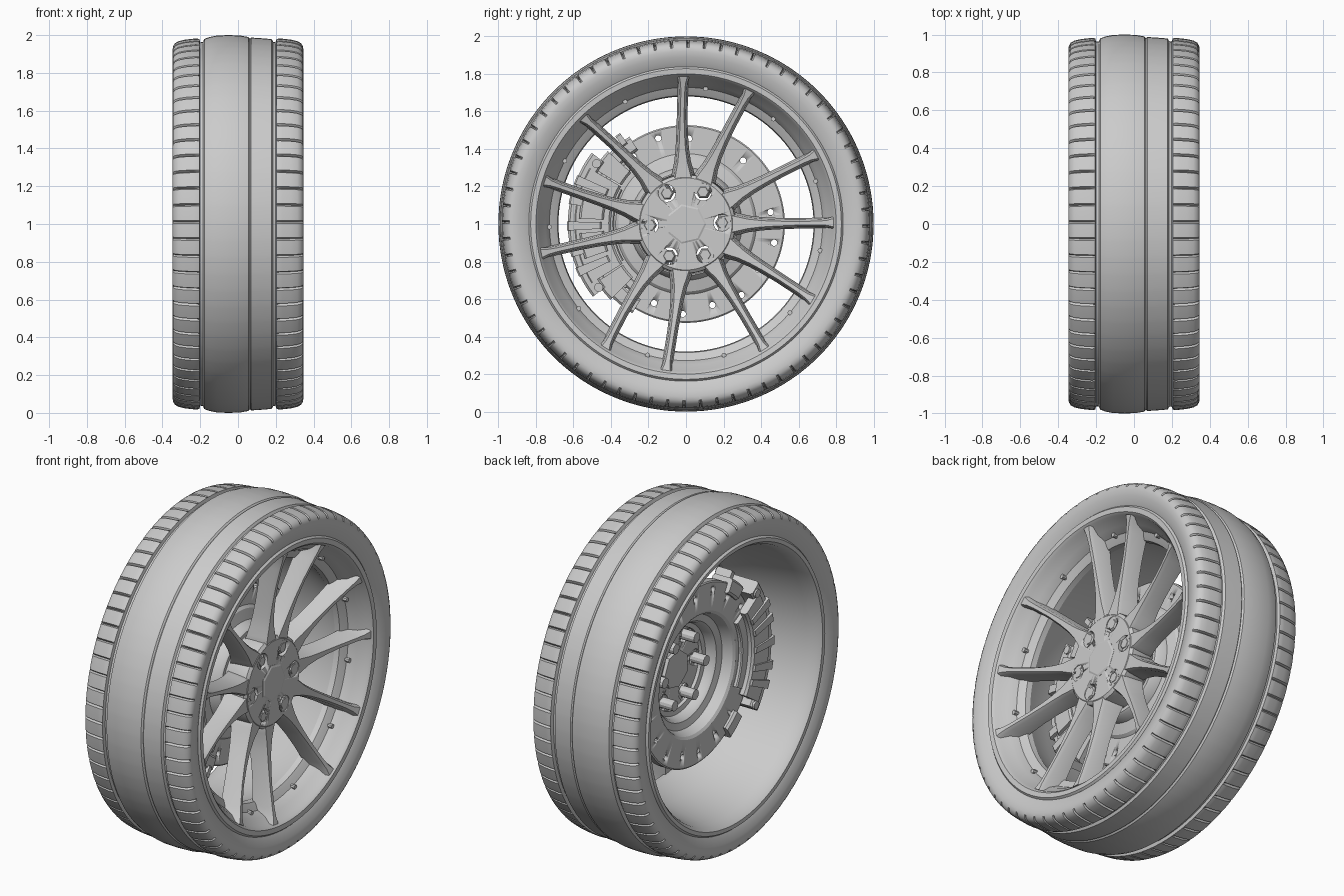
import bpy, bmesh
from math import sin, cos, radians, tau

if "Cube" in bpy.data.objects:
    bpy.data.objects.remove(bpy.data.objects["Cube"])

CZ = 1.0  # axle height; the axle runs along x


def pt(x, r, a):
    return (x, r * cos(a), CZ + r * sin(a))


def finish(name, bm, angle=35):
    bmesh.ops.recalc_face_normals(bm, faces=bm.faces)
    me = bpy.data.meshes.new(name)
    bm.to_mesh(me)
    bm.free()
    me.shade_smooth()
    me.set_sharp_from_angle(angle=radians(angle))
    ob = bpy.data.objects.new(name, me)
    bpy.context.collection.objects.link(ob)
    return ob


def lathe(bm, prof, angles, closed=True, dent=None):
    """Revolve (x, r) points about the axle; dent(i, x, r) lowers the radius."""
    rings = [[bm.verts.new(pt(x, r - (dent(i, x, r) if dent else 0), a)) for x, r in prof]
             for i, a in enumerate(angles)]
    n = len(prof)
    for i, ring in enumerate(rings):
        nxt = rings[(i + 1) % len(rings)]
        for j in range(n if closed else n - 1):
            k = (j + 1) % n
            bm.faces.new((ring[j], ring[k], nxt[k], nxt[j]))


def loft(bm, sections):
    """Skin a list of equal closed sections and cap both ends."""
    rows = [[bm.verts.new(p) for p in s] for s in sections]
    n = len(rows[0])
    for a, b in zip(rows, rows[1:]):
        for j in range(n):
            k = (j + 1) % n
            bm.faces.new((a[j], a[k], b[k], b[j]))
    bm.faces.new(rows[0])
    bm.faces.new(rows[-1])


def cyl(bm, x0, x1, rad, deg, r, n=16, r_end=None):
    """Cylinder parallel to the axle, placed at polar (rad, deg)."""
    _, y, z = pt(0, rad, radians(deg))
    loft(bm, [[(x, y + q * cos(tau * i / n), z + q * sin(tau * i / n)) for i in range(n)]
              for x, q in ((x0, r), (x1, r if r_end is None else r_end))])


def sector(bm, r0, r1, a0, a1, x0, x1, bev=0.012):
    """Arc block with chamfered cross-section."""
    b = bev
    sec = [(x0 + b, r0), (x1 - b, r0), (x1, r0 + b), (x1, r1 - b),
           (x1 - b, r1), (x0 + b, r1), (x0, r1 - b), (x0, r0 + b)]
    n = max(1, int(abs(a1 - a0) / 4))
    loft(bm, [[pt(x, r, radians(a0 + (a1 - a0) * i / n)) for x, r in sec] for i in range(n + 1)])


def cut(ob, cutter):
    cutter.hide_render = True
    cutter.hide_viewport = True
    m = ob.modifiers.new("cut", "BOOLEAN")
    m.object = cutter
    m.operation = 'DIFFERENCE'
    m.solver = 'EXACT'


even = [tau * i / 128 for i in range(128)]

# Tyre: crowned tread with ring grooves, shoulder sipes notched at every pitch
shoulder = [(.30, .805), (.318, .83), (.332, .86), (.342, .89), (.347, .92), (.344, .94),
            (.334, .957), (.314, .968), (.28, .976), (.235, .981), (.222, .982), (.205, .980)]
crown = [(.198, .962), (.186, .965), (.178, .979), (.13, .983), (.07, .987), (.063, .981),
         (.055, .99), (.01, .998), (-.05, 1.0), (-.11, .998), (-.15, .99),
         (-.178, .98), (-.186, .963), (-.2, .962)]
tyre_prof = shoulder + crown + [(-x, r) for x, r in reversed(shoulder)]
PITCH = 68
tyre_ang = [tau * (p + f) / PITCH for p in range(PITCH) for f in (0, .42, .80, .88, .96)]


def sipe(i, x, r):
    return .015 if i % 5 == 3 and r > .95 and abs(x) > .21 else 0


bm = bmesh.new()
lathe(bm, tyre_prof, tyre_ang, closed=False, dent=sipe)
finish("tyre", bm, 32)

# Rim: front lip, stepped ledge, tapered barrel and back flange
rim_prof = [(.322, .838), (.333, .828), (.331, .80), (.318, .788), (.30, .782), (.262, .75),
            (.215, .728), (.2, .70), (.19, .685), (.16, .68), (.12, .695), (0, .735),
            (-.25, .775), (-.31, .79), (-.333, .808), (-.335, .83), (-.322, .84),
            (-.28, .81), (0, .765), (.15, .74), (.25, .79), (.30, .825)]
bm = bmesh.new()
lathe(bm, rim_prof, even)
finish("rim", bm, 30)

# Spokes: thin deep blades, (tip angle, root angle) for each, flared at both ends
SPOKES = [(91, 94), (64.5, 68), (28, 30), (.5, 0), (-31, -28), (-58, -56),
          (-97.7, -96), (-123, -130), (-168.5, -170), (-197, -194), (-226, -231)]
# radius, front width, back width, front x, back x
STATIONS = [(.17, .09, .11, .228, .08), (.24, .105, .13, .23, .095), (.285, .086, .115, .231, .11),
            (.33, .066, .09, .233, .12), (.40, .05, .072, .239, .135), (.48, .042, .062, .25, .15),
            (.58, .036, .057, .268, .165), (.70, .036, .057, .297, .18), (.75, .042, .064, .312, .19),
            (.787, .06, .078, .324, .205)]
bm = bmesh.new()
for tip, root in SPOKES:
    secs = []
    for r, wf, wb, xf, xb in STATIONS:
        a = radians(root + (tip - root) * (r - .17) / .617)
        sec = [(xb, -wb / 2), (xb, wb / 2), (xf - .02, wf / 2 + .002), (xf, wf / 2 - .008),
               (xf, -wf / 2 + .008), (xf - .02, -wf / 2 - .002)]
        secs.append([(x, r * cos(a) - t * sin(a), CZ + r * sin(a) + t * cos(a)) for x, t in sec])
    loft(bm, secs)
finish("spokes", bm, 40)

# Hub with six through pockets
LUGS = [2 + 60 * i for i in range(6)]
bm = bmesh.new()
lathe(bm, [(.233, .02), (.233, .245), (.22, .262), (.11, .27), (.08, .255), (.08, .02)], even)
hub = finish("hub", bm)
bm = bmesh.new()
for d in LUGS:
    cyl(bm, 0, .3, .193, d, .046, 20)
cut(hub, finish("lug_pocket_cutter", bm))

# Seven-sided centre cap
bm = bmesh.new()
cyl(bm, .06, .234, 0, 0, .112, 7)
cyl(bm, .234, .238, 0, 0, .108, 7, .098)
finish("centre_cap", bm, 20)

# Lug nuts and the studs behind them
bm = bmesh.new()
for d in LUGS:
    cyl(bm, .10, .222, .193, d, .038, 6)
    cyl(bm, .222, .232, .193, d, .036, 6, .028)
    cyl(bm, .0, .10, .193, d, .03, 12)
finish("lug_nuts", bm, 25)

# Rim rivets, a few in the gaps between spokes
bm = bmesh.new()
tips = [t for t, _ in SPOKES] + [SPOKES[0][0] - 360]
for a, b in zip(tips, tips[1:]):
    cyl(bm, .19, .236, .728, (a + b) / 2 + 4, .013, 8)
finish("rim_rivets", bm)

# Brake disc with stepped hat, drilled near the edge
disc_prof = [(-.075, .36), (-.075, .52), (-.07, .527), (-.016, .527), (-.01, .52), (-.01, .375),
             (.005, .36), (.02, .30), (.07, .285), (.08, .275), (.08, .235), (.06, .235),
             (.055, .262), (.015, .272), (.0, .285), (-.01, .325), (-.04, .335), (-.065, .345)]
bm = bmesh.new()
lathe(bm, disc_prof, even)
disc = finish("brake_disc", bm, 30)
bm = bmesh.new()
for i in range(18):
    cyl(bm, -.2, .1, .48 if i % 2 else .455, 8 + 20 * i, .017, 10)
cut(disc, finish("disc_hole_cutter", bm))

# Caliper: two cheeks, outer bridge, ribs, end lugs and pistons
bm = bmesh.new()
sector(bm, .40, .60, 150, 212, .0, .07)
sector(bm, .44, .60, 148, 214, -.135, -.085)
sector(bm, .545, .63, 143, 218, -.13, .065)
for d in (158, 168, 181, 194, 204):
    sector(bm, .45, .635, d - 2.2, d + 2.2, -.145, .085, .008)
for d in (170, 192):
    sector(bm, .44, .57, d - 7, d + 7, .05, .09, .01)
for s in (-1, 1):
    sector(bm, .40, .57, 181 + s * 32, 181 + s * 44, -.005, .055)
    sector(bm, .47, .555, 181 + s * 44, 181 + s * 58, -.1, .03)
    sector(bm, .41, .46, 181 + s * 38, 181 + s * 52, .0, .03, .006)
    sector(bm, .53, .60, 181 + s * 52, 181 + s * 55, -.06, .04, .008)
    cyl(bm, -.14, .075, .575, 181 + s * 35, .024, 12)
finish("brake_caliper", bm, 30)

# Brake pads gripping the disc
bm = bmesh.new()
sector(bm, .385, .53, 152, 210, -.012, .02, .006)
sector(bm, .385, .53, 152, 210, -.10, -.072, .006)
finish("brake_pads", bm, 30)
